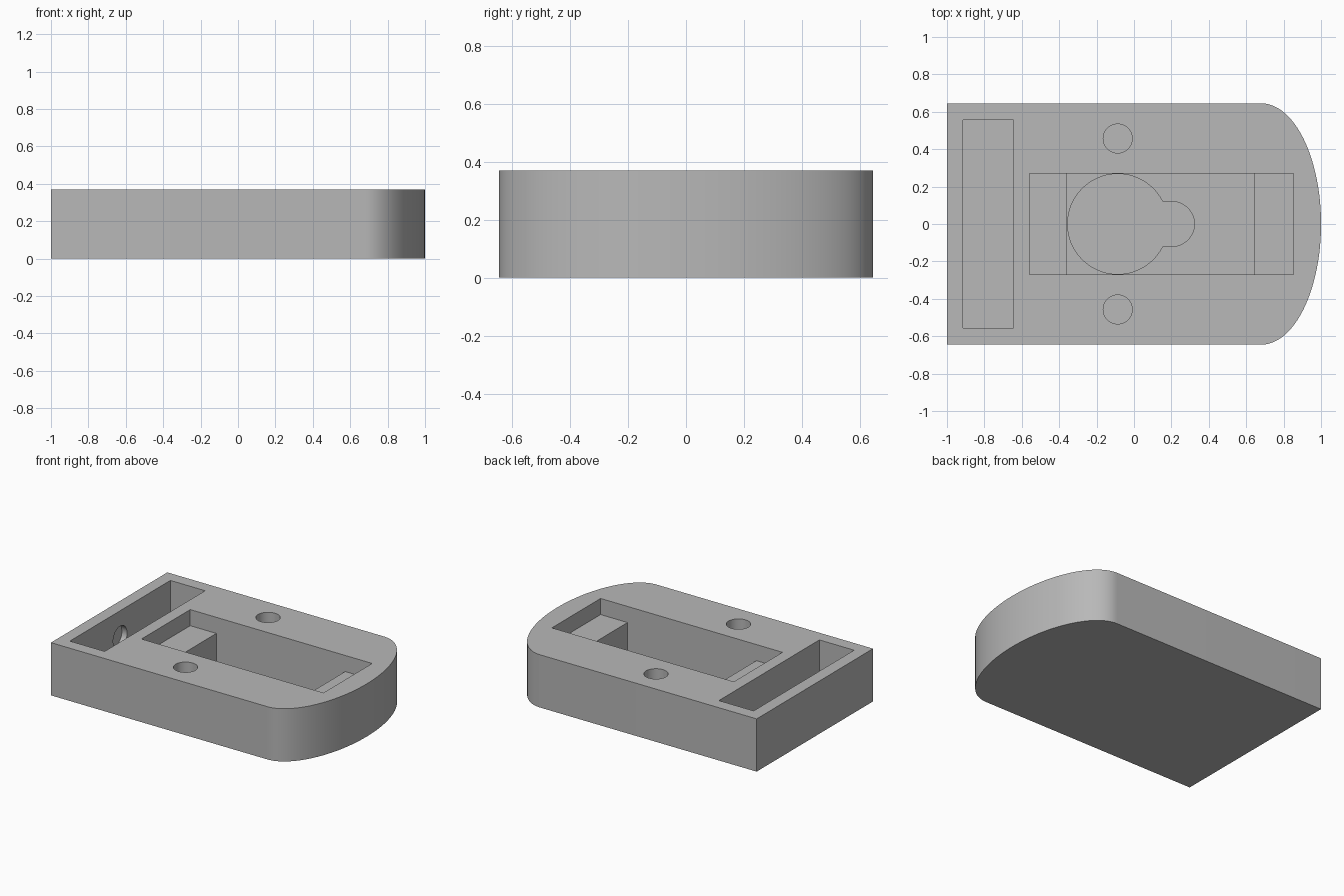
import bpy, bmesh
from math import sin, cos, pi, asin
from mathutils import Matrix

cube = bpy.data.objects.get("Cube")
if cube:
    bpy.data.objects.remove(cube, do_unlink=True)

HEIGHT = 0.37
HALF_WIDTH = 0.645
FLOOR = 0.06          # floor of the deep pockets
ABOVE = HEIGHT + 0.1  # cutters reach past the top

grey = bpy.data.materials.new("plain grey")
grey.use_nodes = True
grey.diffuse_color = (0.48, 0.48, 0.48, 1)
grey.node_tree.nodes["Principled BSDF"].inputs["Base Color"].default_value = (0.48, 0.48, 0.48, 1)


def arc(cx, cy, rx, ry, start, end, steps):
    """Points along an elliptical arc, both ends included."""
    angles = [start + (end - start) * i / steps for i in range(steps + 1)]
    return [(cx + rx * cos(a), cy + ry * sin(a)) for a in angles]


def rect(x0, x1, half_y):
    return [(x0, -half_y), (x1, -half_y), (x1, half_y), (x0, half_y)]


def circle(cx, cy, r):
    return arc(cx, cy, r, r, 0, 2 * pi, 48)[:-1]


def prism(name, outline, z0, z1):
    """Extrude a counter-clockwise outline from z0 up to z1."""
    bm = bmesh.new()
    base = bm.faces.new([bm.verts.new((x, y, z0)) for x, y in outline])
    top = bmesh.ops.extrude_face_region(bm, geom=[base])["geom"]
    bmesh.ops.translate(bm, vec=(0, 0, z1 - z0),
                        verts=[v for v in top if isinstance(v, bmesh.types.BMVert)])
    bmesh.ops.recalc_face_normals(bm, faces=bm.faces)
    mesh = bpy.data.meshes.new(name)
    bm.to_mesh(mesh)
    bm.free()
    mesh.materials.append(grey)
    obj = bpy.data.objects.new(name, mesh)
    bpy.context.collection.objects.link(obj)
    return obj


def cut(target, cutter):
    """Subtract the cutter from the target, then discard it."""
    cutter.hide_render = True
    mod = target.modifiers.new(cutter.name, "BOOLEAN")
    mod.operation = "DIFFERENCE"
    mod.solver = "EXACT"
    mod.object = cutter
    bpy.context.view_layer.objects.active = target
    bpy.ops.object.modifier_apply(modifier=mod.name)
    bpy.data.objects.remove(cutter, do_unlink=True)


# Block with a square end and a half-elliptical end
outline = [(-1, HALF_WIDTH), (-1, -HALF_WIDTH)]
outline += arc(0.68, 0, 0.32, HALF_WIDTH, -pi / 2, pi / 2, 64)
housing = prism("housing", outline, 0, HEIGHT)

# Long pocket across the square end
cut(housing, prism("end_pocket", rect(-0.915, -0.645, 0.557), FLOOR, ABOVE))

# Central pocket: shallow ledges at both ends, deep well between them
cut(housing, prism("ledge_pocket", rect(-0.56, 0.852, 0.27), HEIGHT - 0.113, ABOVE))
cut(housing, prism("deep_well", rect(-0.357, 0.643, 0.27), FLOOR, ABOVE))

# Keyhole recess in the floor of the well
big, small = 0.268, 0.12
meet = asin(small / big)
keyhole = arc(-0.087, 0, big, big, meet, 2 * pi - meet, 56)
keyhole += arc(0.203, 0, small, small, -pi / 2, pi / 2, 24)
cut(housing, prism("keyhole_recess", keyhole, 0.025, FLOOR + 0.05))

# Screw hole on each side of the well
for side in (-1, 1):
    cut(housing, prism("screw_hole", circle(-0.087, side * 0.457, 0.0775), FLOOR, ABOVE))

# Shallow round socket in the outer wall of the end pocket
socket = prism("wall_socket", circle(0, 0, 0.077), -0.04, 0.05)
socket.data.transform(Matrix.Translation((-0.915, 0, HEIGHT / 2)) @ Matrix.Rotation(pi / 2, 4, "Y"))
cut(housing, socket)

# Smooth the curved walls, keep the edges crisp
bpy.ops.object.select_all(action="DESELECT")
housing.select_set(True)
bpy.context.view_layer.objects.active = housing
bpy.ops.object.shade_smooth_by_angle(angle=pi / 6)
